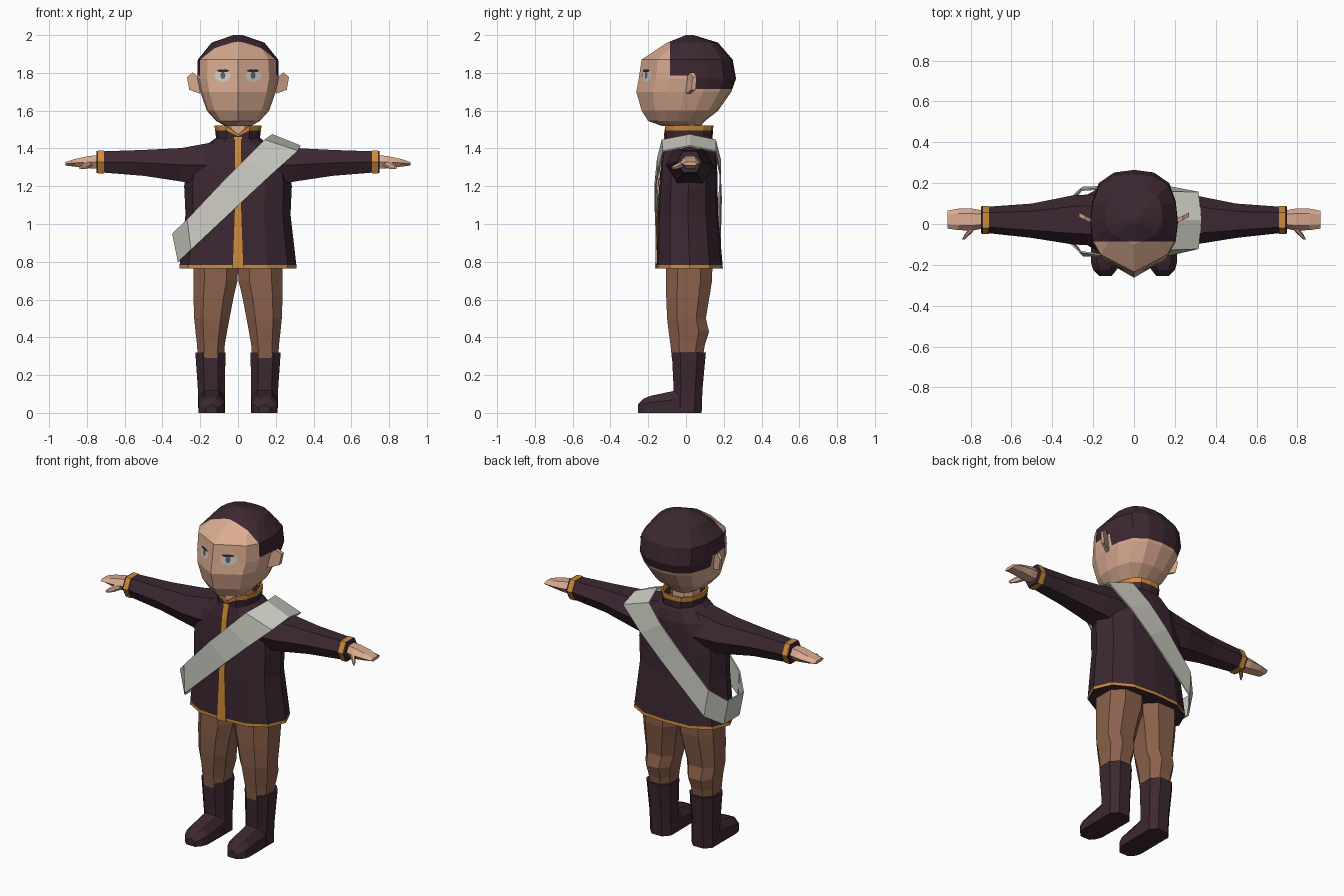
import bpy, bmesh, math
from mathutils import Vector
from mathutils.bvhtree import BVHTree

if "Cube" in bpy.data.objects:
    bpy.data.objects.remove(bpy.data.objects["Cube"])


def mat(name, *rgb):
    m = bpy.data.materials.new(name)
    m.diffuse_color = (*rgb, 1)
    m.use_nodes = True
    m.node_tree.nodes["Principled BSDF"].inputs["Base Color"].default_value = m.diffuse_color
    return m


PLUM = mat("dark plum", 0.046, 0.021, 0.032)
SKIN = mat("skin", 0.70, 0.41, 0.285)
BROWN = mat("trouser brown", 0.26, 0.12, 0.07)
GOLD = mat("gold trim", 0.62, 0.26, 0.04)
PALE = mat("pale sash", 0.60, 0.60, 0.54)
WHITE = mat("eye white", 0.60, 0.62, 0.62)
IRIS = mat("iris grey", 0.13, 0.12, 0.12)

# Cross-sections in -1..1 (half outlines mirrored into full loops)
def loop(half):
    return half + [(-x, y) for x, y in half[-2:0:-1]]


HEAD = loop([(0, -1), (.76, -.65), (.95, -.36), (1, 0), (.95, .4), (.8, .75), (.45, .95), (0, 1)])
BODY = loop([(0, -1), (.5, -.94), (.85, -.6), (1, 0), (.85, .6), (.5, .94), (0, 1)])
OCT = [(.5, -1), (1, -.5), (1, .5), (.5, 1), (-.5, 1), (-1, .5), (-1, -.5), (-.5, -1)]
HEX = [(1, 0), (.55, 1), (-.55, 1), (-1, 0), (-.55, -1), (.55, -1)]


def section(shape, a0, a1, b0, b1):
    return [((a0 + a1) / 2 + u * (a1 - a0) / 2, (b0 + b1) / 2 + v * (b1 - b0) / 2) for u, v in shape]


def level(shape, z, x0, x1, y0, y1):
    return [(x, y, z) for x, y in section(shape, x0, x1, y0, y1)]


def finish(bm, name, mats, recalc=True):
    if recalc:
        bmesh.ops.recalc_face_normals(bm, faces=bm.faces)
    me = bpy.data.meshes.new(name)
    bm.to_mesh(me)
    bm.free()
    for m in mats:
        me.materials.append(m)
    ob = bpy.data.objects.new(name, me)
    bpy.context.collection.objects.link(ob)
    return ob


def loft_bm(rings, cap=True, closed=True, bands=()):
    """Skin a list of rings; bands lists the ring gaps that take material 1."""
    bm = bmesh.new()
    vs = [[bm.verts.new(p) for p in r] for r in rings]
    n = len(rings[0])
    for i in range(len(rings) - 1):
        for j in range(n if closed else n - 1):
            k = (j + 1) % n
            f = bm.faces.new((vs[i][j], vs[i][k], vs[i + 1][k], vs[i + 1][j]))
            f.material_index = 1 if i in bands else 0
    if cap:
        bm.faces.new(vs[0])
        bm.faces.new(vs[-1])
    return bm


def loft(name, rings, mats, **kw):
    return finish(loft_bm(rings, **kw), name, mats)


def thicken(ob, t):
    mod = ob.modifiers.new("thickness", 'SOLIDIFY')
    mod.thickness = t
    mod.offset = 0


def flip(rings, s):
    return [[(s * x, y, z) for x, y, z in r] for r in rings]


# Head, with the hair region cut along straight hairlines
head_rings = [level(HEAD, z, -w, w, y0, y1) for z, w, y0, y1 in (
    (1.52, .07, -.13, .08), (1.545, .115, -.2, .10), (1.60, .165, -.235, .17),
    (1.70, .20, -.263, .24), (1.77, .215, -.25, .265), (1.87, .213, -.235, .247),
    (1.96, .14, -.10, .17), (2.0, .025, .0, .04))]
bm = loft_bm(head_rings)
bmesh.ops.recalc_face_normals(bm, faces=bm.faces)
face_tree = BVHTree.FromBMesh(bm)
for co, no in (((0, -.085, 0), (0, 1, 0)), ((0, .045, 0), (0, 1, 0)),
               ((0, 0, 1.715), (0, 0, 1)), ((0, 0, 1.785), (0, 0, 1))):
    bmesh.ops.bisect_plane(bm, geom=bm.verts[:] + bm.edges[:] + bm.faces[:], plane_co=co, plane_no=no)
for f in bm.faces:
    c = f.calc_center_median()
    f.material_index = int(c.y > -.085 and c.z > (1.715 if c.y > .045 else 1.785))
finish(bm, "head", [SKIN, PLUM])

loft("neck", [level(OCT, z, -.075, .075, -.07, .075) for z in (1.42, 1.55)], [SKIN])


# Painted eye plates laid on the face
def eye_plate(name, cx, cz, rx, rz, lift, m):
    bm = bmesh.new()
    vs = []
    for i in range(12):
        a = math.tau * i / 12
        x, z = cx + rx * math.cos(a), cz + rz * math.sin(a)
        hit = face_tree.ray_cast(Vector((x, -1, z)), Vector((0, 1, 0)))[0]
        vs.append(bm.verts.new((x, hit.y - lift, z)))
    bm.faces.new(vs)
    finish(bm, name, [m], recalc=False)


for s in (-1, 1):
    side = "left" if s > 0 else "right"
    eye_plate(side + "_eye", s * .082, 1.787, .042, .034, .004, WHITE)
    eye_plate(side + "_iris", s * .080, 1.787, .013, .019, .007, IRIS)
    eye_plate(side + "_lash", s * .080, 1.811, .032, .008, .009, PLUM)

    # Ear: thin slanted plate
    ear = [(.20, 1.77), (.24, 1.803), (.27, 1.778), (.258, 1.71), (.20, 1.69)]
    loft(side + "_ear", flip([[(x, (x - .2) * .5 + d, z) for x, z in ear] for d in (0, .022)], s), [SKIN])

    # Sleeve with gold cuff
    sleeve = [[(x, y, z) for y, z in section(HEX, y0, y1, z0, z1)] for x, y0, y1, z0, z1 in (
        (.12, -.11, .15, 1.19, 1.435), (.30, -.10, .14, 1.225, 1.402), (.50, -.068, .10, 1.255, 1.392),
        (.71, -.045, .085, 1.272, 1.385), (.71, -.05, .088, 1.268, 1.388), (.74, -.05, .088, 1.268, 1.388),
        (.75, -.045, .085, 1.272, 1.385))]
    loft(side + "_sleeve", flip(sleeve, s), [PLUM, GOLD], bands=(3, 4))

    # Hand and thumb
    hand = [[(x, y, z) for y, z in section(HEX, y0, y1, z0, z1)] for x, y0, y1, z0, z1 in (
        (.73, -.02, .065, 1.295, 1.365), (.79, -.032, .075, 1.295, 1.36),
        (.86, -.03, .075, 1.303, 1.345), (.914, -.022, .065, 1.31, 1.328))]
    loft(side + "_hand", flip(hand, s), [SKIN])
    thumb = [[(x + u * r, y, z + v * r) for u, v in HEX] for x, y, z, r in (
        (.785, -.015, 1.32, .018), (.815, -.05, 1.305, .014), (.835, -.075, 1.298, .007))]
    loft(side + "_thumb", flip(thumb, s), [SKIN])

    # Trouser leg
    leg = [level(OCT, *r) for r in (
        (.29, .075, .213, -.075, .088), (.36, .07, .217, -.082, .10), (.43, .058, .225, -.092, .122),
        (.50, .045, .232, -.10, .105), (.62, .022, .236, -.105, .125), (.70, .002, .236, -.105, .138),
        (.80, .0, .236, -.105, .14))]
    loft(side + "_trouser_leg", flip(leg, s), [BROWN])

    # Boot shaft and foot
    shaft = [level(OCT, *r) for r in (
        (0, .07, .21, -.07, .083), (.12, .07, .212, -.065, .087), (.32, .066, .226, -.075, .105))]
    loft(side + "_boot_shaft", flip(shaft, s), [PLUM])
    foot = [[(x0, y, 0), (x1, y, 0), (x1, y, h * .6), (x1 - .03, y, h), (x0 + .03, y, h), (x0, y, h * .6)]
            for y, x0, x1, h in ((.0, .072, .208, .15), (-.07, .07, .21, .115), (-.19, .072, .21, .09),
                                 (-.225, .085, .20, .075), (-.255, .11, .17, .045))]
    loft(side + "_boot_foot", flip(foot, s), [PLUM])

# Jacket body with gold hem
coat = ((.765, .31, -.155, .195), (.782, .309, -.155, .194), (1.05, .278, -.15, .17),
        (1.20, .285, -.142, .167), (1.30, .27, -.135, .165), (1.38, .225, -.125, .165),
        (1.435, .145, -.112, .15), (1.46, .11, -.107, .135))
loft("jacket", [level(BODY, z, -w, w, y0, y1) for z, w, y0, y1 in coat], [PLUM, GOLD], bands=(0,))

# Standing collar, dipping to a notch at the front
collar = []
for t in (0, .62, 1):
    r = level(BODY, 1.45, -.11 - .01 * t, .11 + .01 * t, -.108 - .004 * t, .135 + .005 * t)
    collar.append([(x, y, z + t * (.025 if abs(x) < .01 and y < 0 else .072)) for x, y, z in r])
thicken(loft("collar", collar, [PLUM, GOLD], cap=False, bands=(1,)), .01)

# Gold strip down the jacket front, flared at the hem
strip = [[(-w, y0 - .005, z), (w, y0 - .005, z)] for (z, _, y0, _), w in
         zip(coat, (.032, .03, .02, .018, .018, .018, .018, .022))]
thicken(loft("front_trim", strip, [GOLD], cap=False, closed=False), .006)

# Sash: closed band over one shoulder and round the opposite hip (upper edge, lower edge)
sash = [((.18, 0.02, 1.472), (.33, 0.02, 1.412)),
        ((.14, -.125, 1.445), (.315, -.12, 1.385)),
        ((.04, -.15, 1.345), (.18, -.15, 1.265)),
        ((-.08, -.162, 1.225), (.04, -.164, 1.135)),
        ((-.268, -.135, 1.025), (-.247, -.155, .865)),
        ((-.345, -.06, .95), (-.315, -.06, .80)),
        ((-.345, .09, .95), (-.315, .09, .80)),
        ((-.268, .165, 1.025), (-.247, .18, .865)),
        ((-.08, .182, 1.225), (.04, .186, 1.135)),
        ((.04, .18, 1.345), (.18, .18, 1.265)),
        ((.14, .155, 1.445), (.315, .155, 1.385))]
thicken(loft("sash", list(zip(*sash)), [PALE], cap=False), .008)
